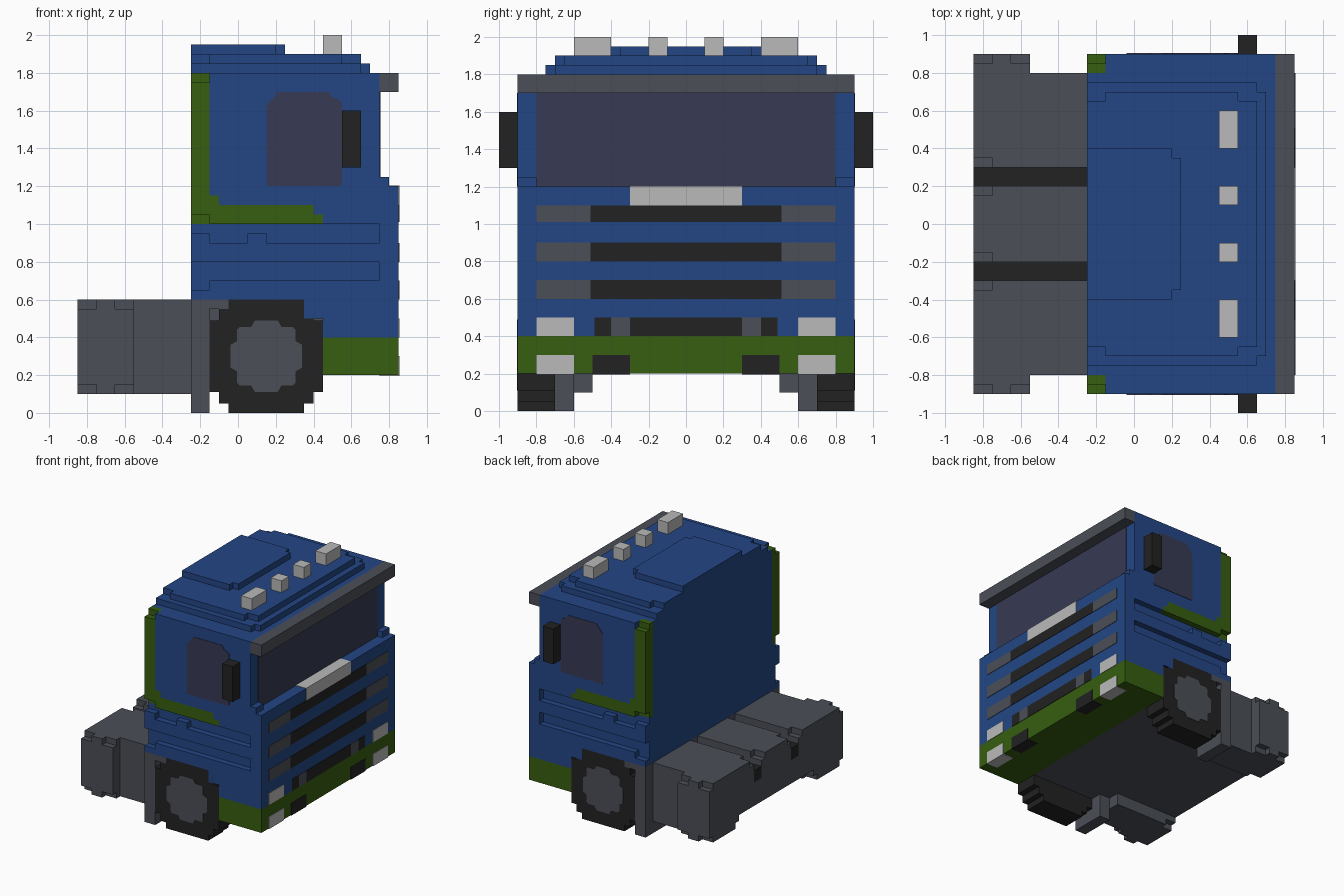
import bpy, bmesh

old = bpy.data.objects.get("Cube")
if old:
    bpy.data.objects.remove(old, do_unlink=True)


def material(name, rgb):
    m = bpy.data.materials.new(name)
    m.use_nodes = True
    c = (*rgb, 1)
    m.diffuse_color = c
    b = m.node_tree.nodes["Principled BSDF"]
    b.inputs["Base Color"].default_value = c
    b.inputs["Roughness"].default_value = 0.8
    return m


BLUE = material("cab blue", (0.017, 0.062, 0.235))
GREEN = material("trim green", (0.037, 0.112, 0.005))
GREY = material("chassis grey", (0.07, 0.078, 0.095))
BLACK = material("rubber black", (0.016, 0.016, 0.016))
LIGHT = material("lamp light grey", (0.49, 0.49, 0.49))
GLASS = material("tinted glass", (0.038, 0.043, 0.089))


def finish(name, bm, mat):
    bmesh.ops.recalc_face_normals(bm, faces=bm.faces)
    me = bpy.data.meshes.new(name)
    bm.to_mesh(me)
    bm.free()
    me.materials.append(mat)
    ob = bpy.data.objects.new(name, me)
    bpy.context.collection.objects.link(ob)
    return ob


def boxes(name, mat, items, mirror=False):
    """Join boxes (x0, x1, y0, y1, z0, z1), optionally repeated at -y."""
    bm = bmesh.new()
    if mirror:
        items = items + [(a, b, -d, -c, e, f) for a, b, c, d, e, f in items]
    for x0, x1, y0, y1, z0, z1 in items:
        v = bmesh.ops.create_cube(bm, size=1)["verts"]
        bmesh.ops.scale(bm, vec=(x1 - x0, y1 - y0, z1 - z0), verts=v)
        bmesh.ops.translate(bm, vec=((x0 + x1) / 2, (y0 + y1) / 2, (z0 + z1) / 2), verts=v)
    return finish(name, bm, mat)


def side_prism(name, mat, outline, y0, y1):
    """Extrude an x-z outline from y0 to y1."""
    bm = bmesh.new()
    face = bm.faces.new([bm.verts.new((x, y0, z)) for x, z in outline])
    out = bmesh.ops.extrude_face_region(bm, geom=[face])["geom"]
    bmesh.ops.translate(bm, vec=(0, y1 - y0, 0),
                        verts=[g for g in out if isinstance(g, bmesh.types.BMVert)])
    return finish(name, bm, mat)


def four_way(quarter, cx, cz):
    """Complete a closed outline from its first-quadrant points."""
    q, r = quarter, quarter[::-1]
    pts = q + [(-x, z) for x, z in r] + [(-x, -z) for x, z in q] + [(x, -z) for x, z in r]
    return [(cx + x, cz + z) for x, z in pts]


# Cab core and nose
boxes("cab_core", BLUE, [
    (-0.15, 0.75, -0.85, 0.85, 0.6, 1.8),
    (-0.25, -0.15, -0.8, 0.8, 1.0, 1.8),
    (-0.25, -0.15, -0.85, 0.85, 0.6, 1.0),
    (0.75, 0.85, -0.85, 0.85, 0.6, 1.2),
    (0.45, 0.85, -0.9, 0.9, 0.4, 0.6)])

# Side skins, leaving two long grooves open at the rear
skin = [(-0.25, 0.85, 0.6, 0.65), (-0.15, 0.85, 0.65, 0.7), (0.75, 0.85, 0.7, 0.8),
        (-0.25, 0.85, 0.8, 0.9), (0.75, 0.85, 0.9, 1.0), (0.45, 0.85, 1.0, 1.2),
        (0.4, 0.45, 1.05, 1.2), (-0.1, 0.4, 1.1, 1.2), (-0.15, -0.1, 1.15, 1.2),
        (-0.15, 0.75, 1.2, 1.8), (0.05, 0.15, 0.9, 0.95), (-0.25, -0.15, 0.9, 0.95),
        (0.35, 0.45, 0.5, 0.6)]
boxes("cab_side_skin", BLUE, [(a, b, 0.85, 0.9, c, d) for a, b, c, d in skin], True)
boxes("pillar_foot", BLUE, [(0.75, 0.8, 0.8, 0.9, 1.2, 1.25)], True)

# Green trim
boxes("side_trim", GREEN, [
    (-0.25, -0.15, 0.8, 0.9, 1.05, 1.75), (-0.25, -0.15, 0.8, 0.85, 1.75, 1.8),
    (-0.25, -0.15, 0.8, 0.85, 1.0, 1.05), (-0.15, 0.4, 0.85, 0.9, 1.0, 1.1),
    (0.4, 0.45, 0.85, 0.9, 1.0, 1.05), (-0.15, -0.1, 0.85, 0.9, 1.1, 1.15)], True)
boxes("bumper", GREEN, [(0.45, 0.85, -0.9, 0.9, 0.2, 0.4)])

# Stepped roof
boxes("roof", BLUE, [
    (-0.25, 0.65, -0.75, 0.75, 1.8, 1.85), (0.65, 0.7, -0.7, 0.7, 1.8, 1.85),
    (-0.25, 0.65, -0.65, 0.65, 1.85, 1.9), (-0.15, 0.55, -0.7, 0.7, 1.85, 1.9),
    (-0.25, 0.2, -0.4, 0.4, 1.9, 1.95), (0.2, 0.25, -0.35, 0.35, 1.9, 1.95)])
boxes("roof_lamps", LIGHT, [(0.45, 0.55, 0.4, 0.6, 1.9, 2.0),
                            (0.45, 0.55, 0.1, 0.2, 1.9, 2.0)], True)
boxes("sun_visor", GREY, [(0.75, 0.85, -0.9, 0.9, 1.7, 1.8)])
boxes("mirrors", BLACK, [(0.55, 0.65, 0.9, 1.0, 1.3, 1.6)], True)

# Glazing
T = 0.004
boxes("windshield", GLASS, [(0.75, 0.75 + T, -0.8, 0.8, 1.2, 1.7)])
window = [(0.16, 1.2), (0.54, 1.2), (0.55, 1.21), (0.55, 1.64), (0.53, 1.66), (0.5, 1.67),
          (0.48, 1.7), (0.21, 1.7), (0.19, 1.67), (0.17, 1.65), (0.15, 1.63), (0.15, 1.21)]
for s, side in ((1, "left"), (-1, "right")):
    side_prism(side + "_window", GLASS, window, s * 0.9, s * (0.9 + T))

# Grille and front lamps
F = 0.85 + T
bars = (0.6, 0.8, 1.01)
tops = (0.7, 0.9, 1.1)
boxes("grille_bars", BLACK, [(0.85, F, -0.51, 0.51, a, b) for a, b in zip(bars, tops)]
      + [(0.85, F, -0.3, 0.3, 0.4, 0.5)])
boxes("grille_ends", GREY, [(0.85, F, 0.51, 0.8, a, b) for a, b in zip(bars, tops)]
      + [(0.85, F, 0.3, 0.4, 0.4, 0.5)], True)
boxes("front_vents", BLACK, [(0.85, F, 0.4, 0.49, 0.4, 0.5),
                             (0.75, F, 0.3, 0.5, 0.2 - T, 0.3)], True)
boxes("headlights", LIGHT, [(0.85, F, 0.6, 0.8, 0.4, 0.5),
                            (0.75, F, 0.6, 0.8, 0.2 - T, 0.3)], True)
boxes("badge_plate", LIGHT, [(0.75, F, -0.3, 0.3, 1.1, 1.2 + T)])

# Chassis with two lengthwise grooves
boxes("chassis_middle", GREY, [
    (-0.25, 0.45, -0.7, 0.7, 0.2, 0.6),
    (-0.85, -0.25, -0.5, 0.5, 0.2, 0.4),
    (-0.85, -0.25, -0.2, 0.2, 0.4, 0.55),
    (-0.75, -0.25, -0.2, 0.2, 0.55, 0.6), (-0.85, -0.75, -0.15, 0.15, 0.55, 0.6)])
boxes("groove_rails", BLACK, [(-0.85, -0.25, 0.2, 0.3, 0.4, 0.5)], True)

# Rear side tanks with nicked corners, and mudguards
boxes("side_tanks", GREY, [
    (-0.85, -0.25, 0.3, 0.5, 0.4, 0.55), (-0.85, -0.25, 0.5, 0.8, 0.15, 0.55),
    (-0.85, -0.55, 0.8, 0.9, 0.15, 0.55),
    (-0.75, -0.25, 0.3, 0.8, 0.55, 0.6), (-0.85, -0.75, 0.35, 0.85, 0.55, 0.6),
    (-0.75, -0.65, 0.8, 0.9, 0.55, 0.6), (-0.65, -0.55, 0.8, 0.85, 0.55, 0.6),
    (-0.75, -0.25, 0.5, 0.8, 0.1, 0.15), (-0.85, -0.75, 0.55, 0.85, 0.1, 0.15),
    (-0.75, -0.65, 0.8, 0.9, 0.1, 0.15), (-0.65, -0.55, 0.8, 0.85, 0.1, 0.15)], True)
boxes("mudguards", GREY, [(-0.25, -0.15, 0.6, 0.9, 0.0, 0.6),
                          (-0.15, -0.05, 0.7, 0.9, 0.55, 0.6)], True)

# Wheels with stepped tread
tyre = four_way([(0.3, 0.19), (0.25, 0.19), (0.25, 0.25), (0.2, 0.25), (0.2, 0.3)], 0.15, 0.3)
hub = four_way([(0.19, 0.06), (0.155, 0.08), (0.155, 0.14), (0.14, 0.155),
                (0.08, 0.155), (0.06, 0.19)], 0.15, 0.3)
for s, side in ((1, "left"), (-1, "right")):
    side_prism(side + "_tyre", BLACK, tyre, s * 0.7, s * 0.9)
    side_prism(side + "_hub", GREY, hub, s * 0.9, s * (0.9 + T))
